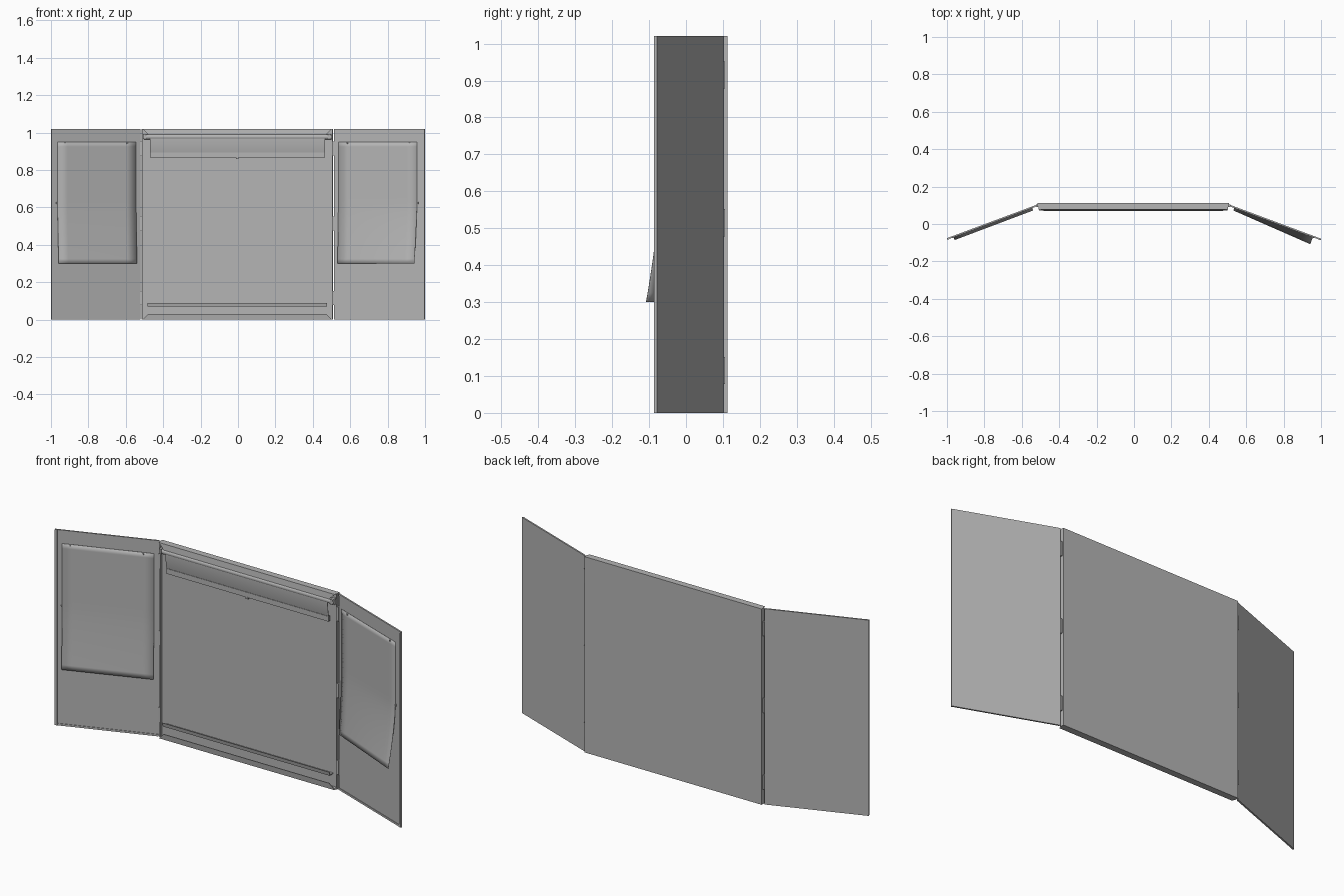
import bpy, bmesh, math
from mathutils import Vector

cube = bpy.data.objects.get("Cube")
if cube:
    bpy.data.objects.remove(cube, do_unlink=True)

grey = bpy.data.materials.new("painted_grey")
grey.use_nodes = True
COLOUR = (0.46, 0.46, 0.46, 1)
grey.diffuse_color = COLOUR
grey.node_tree.nodes["Principled BSDF"].inputs["Base Color"].default_value = COLOUR

HEIGHT = 1.02
MID = -0.005          # centre board is slightly off the middle
HINGE_Y = 0.1
ANGLE = math.radians(20.4)


def finish(name, bm, smooth=False):
    bmesh.ops.recalc_face_normals(bm, faces=bm.faces)
    mesh = bpy.data.meshes.new(name)
    bm.to_mesh(mesh)
    bm.free()
    mesh.materials.append(grey)
    obj = bpy.data.objects.new(name, mesh)
    bpy.context.collection.objects.link(obj)
    if smooth:
        bpy.ops.object.select_all(action='DESELECT')
        obj.select_set(True)
        bpy.context.view_layer.objects.active = obj
        bpy.ops.object.shade_smooth_by_angle()
    return obj


def same(x, y, z):
    return Vector((x, y, z))


def box(name, xs, ys, zs, place=same):
    """Box between two limits on each axis, moved by a placing function."""
    bm = bmesh.new()
    bmesh.ops.create_cube(bm, size=1)
    for v in bm.verts:
        v.co = place(xs[v.co.x > 0], ys[v.co.y > 0], zs[v.co.z > 0])
    return finish(name, bm)


def extrude_x(name, profile, x0, x1, inset=0, smooth=False):
    """Sweep a (y, z) profile along x; inset mitres the points by their depth index."""
    bm = bmesh.new()
    zs = [z for y, z in profile]
    edge = max(zs) if max(zs) > HEIGHT / 2 else min(zs)
    ends = []
    for x, s in ((x0, 1), (x1, -1)):
        ends.append([bm.verts.new((x + s * inset * abs(z - edge), y, z)) for y, z in profile])
    n = len(profile)
    for i in range(n):
        j = (i + 1) % n
        bm.faces.new((ends[0][i], ends[0][j], ends[1][j], ends[1][i]))
    for e in ends:
        bm.faces.new(e)
    return finish(name, bm, smooth)


# Centre board with returned edges and mitred lips
LEFT, RIGHT = -0.515, 0.507
box("centre_board", (LEFT, RIGHT), (0.102, 0.112), (0, HEIGHT))
for name, x in (("right", LEFT), ("left", RIGHT - 0.005)):
    box(name + "_centre_edge", (x, x + 0.005), (0.09, 0.104), (0, HEIGHT))
for name, z, s in (("top", HEIGHT, -1), ("bottom", 0, 1)):
    lip = [(0.104, z), (0.078, z), (0.074, z + s * 0.03),
           (0.078, z + s * 0.03), (0.082, z + s * 0.005), (0.104, z + s * 0.005)]
    extrude_x(name + "_centre_lip", lip, LEFT + 0.004, RIGHT - 0.004, inset=1)

# Tray rail along the bottom
rail = [(0.104, 0.07), (0.074, 0.07), (0.07, 0.09), (0.073, 0.09), (0.078, 0.075), (0.104, 0.075)]
extrude_x("tray_rail", rail, -0.485, 0.477)

# Roller, its end brackets, hanging screen and weight bar
roller = [(0.086 + 0.014 * math.cos(a * math.tau / 24), 0.977 + 0.014 * math.sin(a * math.tau / 24))
          for a in range(24)]
extrude_x("screen_roller", roller, LEFT + 0.012, RIGHT - 0.007, smooth=True)
for name, x in (("right", LEFT + 0.008), ("left", RIGHT - 0.026)):
    box(name + "_roller_bracket", (x, x + 0.014), (0.072, 0.104), (0.965, 0.992))
steps = [i / 12 for i in range(13)]
front = [(0.074 + 0.012 * t * t, 0.977 - 0.1 * t) for t in steps]
screen = front + [(y + 0.002, z) for y, z in reversed(front)]
extrude_x("hanging_screen", screen, -0.47, 0.465, smooth=True)
box("screen_weight_bar", (-0.47, 0.465), (0.08, 0.092), (0.868, 0.895))
box("screen_pull_tab", (-0.012, 0.002), (0.079, 0.086), (0.86, 0.87))


def wing_placer(side):
    """Local (along wing, out of its front, height) to world, for side +1 or -1."""
    hinge = 0.514 if side > 0 else 0.522
    def place(u, d, z):
        return Vector((side * (hinge + u * math.cos(ANGLE) - d * math.sin(ANGLE)),
                       HINGE_Y - u * math.sin(ANGLE) - d * math.cos(ANGLE), z))
    return place, (1 - hinge) / math.cos(ANGLE)


def paper(name, place, u0, u1, inner, outer):
    """Thin sheet fixed at the top, its lower part curling off the wing."""
    bm = bmesh.new()
    cols, rows = 8, 26
    grid = []
    for r in range(rows + 1):
        z = 0.3 + 0.65 * r / rows
        curl = max(0, (0.62 - z) / 0.32) ** 1.5
        line = []
        for c in range(cols + 1):
            t = c / cols
            lift = inner + (outer - inner) * t
            line.append(bm.verts.new(place(u0 + (u1 - u0) * t, 0.005 + lift * curl, z)))
        grid.append(line)
    for r in range(rows):
        for c in range(cols):
            bm.faces.new((grid[r][c], grid[r][c + 1], grid[r + 1][c + 1], grid[r + 1][c]))
    obj = finish(name, bm, True)
    mod = obj.modifiers.new("thickness", 'SOLIDIFY')
    mod.thickness = 0.001


for side, name, curl in ((1, "left", (0.014, 0.04)), (-1, "right", (0.014, 0.016))):
    place, length = wing_placer(side)
    # Wing sheet with a raised rim
    box(name + "_wing", (0, length), (-0.002, 0.003), (0, HEIGHT), place)
    box(name + "_wing_outer_rim", (length - 0.012, length), (0.002, 0.007), (0, HEIGHT), place)
    box(name + "_wing_top_rim", (0.004, length), (0.002, 0.006), (HEIGHT - 0.01, HEIGHT), place)
    box(name + "_wing_bottom_rim", (0.004, length), (0.002, 0.006), (0, 0.01), place)
    # Curling sheet and its pins
    paper(name + "_paper", place, 0.026, 0.474, *curl)
    for i, u in enumerate((0.075, 0.43)):
        box(f"{name}_pin_{i + 1}", (u, u + 0.006), (0.003, 0.01), (0.938, 0.946), place)
    box(name + "_edge_pin", (0.476, 0.482), (0.002, 0.008), (0.618, 0.628), place)
    # Three hinges joining the wing to the centre
    for i, z in enumerate((0.115, 0.515, 0.915)):
        x = RIGHT + 0.003 if side > 0 else LEFT - 0.004
        box(f"{name}_hinge_{i + 1}", (x - 0.005, x + 0.006), (0.092, 0.105),
            (z - 0.037, z + 0.037))
